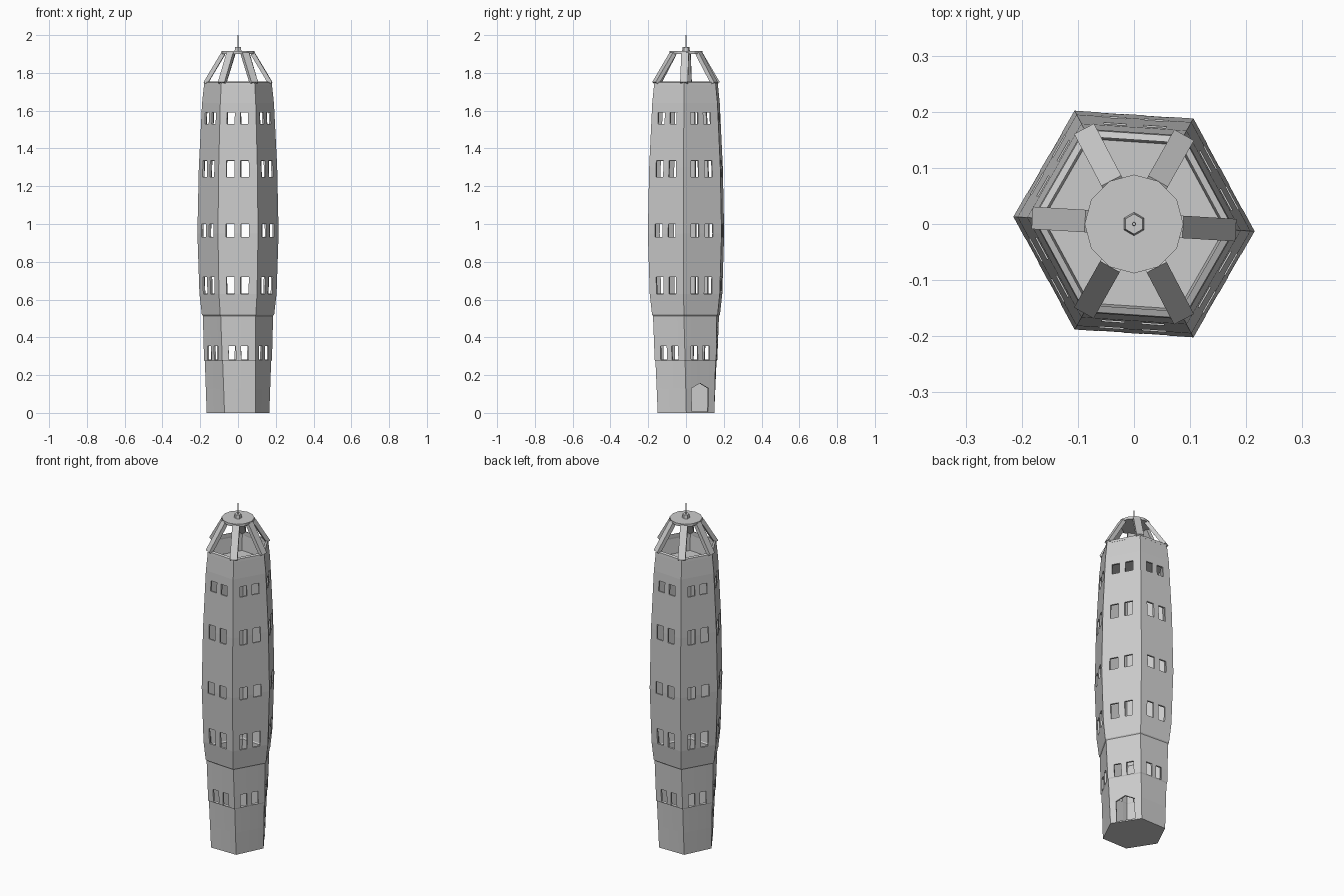
import bpy, bmesh, math
from mathutils import Vector, Matrix

if "Cube" in bpy.data.objects:
    bpy.data.objects.remove(bpy.data.objects["Cube"])

# Slightly skewed hexagonal plan, counter-clockwise from the right corner
HEX = [(.215, -.013), (.106, .188), (-.106, .202), (-.215, .013), (-.106, -.188), (.106, -.202)]
# (height, scale) silhouette with small ledges
PROFILE = [(0, .77), (.274, .815), (.28, .835), (.514, .865), (.52, .89), (.63, .95),
           (.95, 1), (1.3, .965), (1.64, .885), (1.74, .835)]
WINDOWS = [(.28, .355), (.63, .72), (.93, 1.0), (1.25, 1.335), (1.53, 1.59)]
COLS = [0, .2, .41, .49, .57, .78, 1]


def scale_at(z):
    for (z0, s0), (z1, s1) in zip(PROFILE, PROFILE[1:]):
        if z <= z1:
            return s0 + (s1 - s0) * (z - z0) / (z1 - z0)
    return PROFILE[-1][1]


def corner(i, z, s):
    a = math.radians(4) * max(0, 1 - z / .52)
    x, y = HEX[i % 6]
    return Vector(((x * math.cos(a) - y * math.sin(a)) * s,
                   (x * math.sin(a) + y * math.cos(a)) * s, z))


def finish(name, bm, recalc=True):
    if recalc:
        bmesh.ops.recalc_face_normals(bm, faces=bm.faces)
    me = bpy.data.meshes.new(name)
    bm.to_mesh(me)
    bm.free()
    ob = bpy.data.objects.new(name, me)
    bpy.context.collection.objects.link(ob)
    return ob


def loft(name, rings, cap_start=False, cap_end=False, closed=False):
    """Joins hexagonal rings given as (z, scale)."""
    bm = bmesh.new()
    vs = [[bm.verts.new(corner(i, z, s)) for i in range(6)] for z, s in rings]
    pairs = list(zip(vs, vs[1:])) + ([(vs[-1], vs[0])] if closed else [])
    for a, b in pairs:
        for i in range(6):
            j = (i + 1) % 6
            bm.faces.new((a[i], a[j], b[j], b[i]))
    if cap_start:
        bm.faces.new(vs[0][::-1])
    if cap_end:
        bm.faces.new(vs[-1])
    return finish(name, bm)


def cone(name, n, r0, r1, z0, z1):
    bm = bmesh.new()
    bmesh.ops.create_cone(bm, cap_ends=True, segments=n, radius1=r0, radius2=r1, depth=z1 - z0,
                          matrix=Matrix.Translation((0, 0, (z0 + z1) / 2)))
    return finish(name, bm)


# Tower wall: panelled shell with window openings and a pointed doorway
bm = bmesh.new()
rows = sorted({z for z, s in PROFILE} | {z for w in WINDOWS for z in w} | {.13})
for f in range(6):
    grid = []
    for z in rows:
        a, b = corner(f, z, scale_at(z)), corner(f + 1, z, scale_at(z))
        line = []
        for t in COLS:
            p = a.lerp(b, t)
            if f == 0 and z == .13:
                p.z += max(0, .027 * (1 - abs(t - .49) / .29))
            line.append(bm.verts.new(p))
        grid.append(line)
    for r in range(len(rows) - 1):
        glazed = any(w0 <= rows[r] < w1 for w0, w1 in WINDOWS)
        for c in range(len(COLS) - 1):
            if glazed and c in (1, 4):
                continue
            if f == 0 and rows[r] < .13 and 1 <= c <= 4:
                continue
            bm.faces.new((grid[r][c], grid[r][c + 1], grid[r + 1][c + 1], grid[r + 1][c]))
bmesh.ops.remove_doubles(bm, verts=bm.verts, dist=.0005)
wall = finish("tower_wall", bm, recalc=False)
solid = wall.modifiers.new("thickness", 'SOLIDIFY')
solid.thickness = .01
solid.offset = -1

# Ground floor, sunken roof deck and roof rim
loft("ground_floor", [(0, .765), (.008, .765)], True, True)
loft("roof_deck", [(1.64, .75), (1.745, .80)], True)
loft("roof_rim", [(1.735, .84), (1.75, .83), (1.755, .77), (1.735, .77)], closed=True)

# Sloping cage struts from each rim corner to the cap
for i in range(6):
    foot = corner(i, 1.745, .80)
    out = Vector((foot.x, foot.y, 0)).normalized()
    head = out * .078 + Vector((0, 0, 1.903))
    axis = (head - foot).normalized()
    side = Vector((0, 0, 1)).cross(out)
    normal = axis.cross(side).normalized()
    m = Matrix((side, normal, axis)).transposed().to_4x4()
    m.translation = (foot + head) / 2
    bm = bmesh.new()
    bmesh.ops.create_cube(bm, size=1, matrix=m @ Matrix.Diagonal(
        (.04, .022, (head - foot).length, 1)))
    finish(f"cage_strut_{i + 1}", bm)

# Cap disc and finial
cone("cap_disc", 12, .088, .088, 1.9, 1.915)
cone("finial_base", 6, .021, .018, 1.914, 1.936)
cone("finial_pin", 6, .004, .003, 1.935, 2.0)
